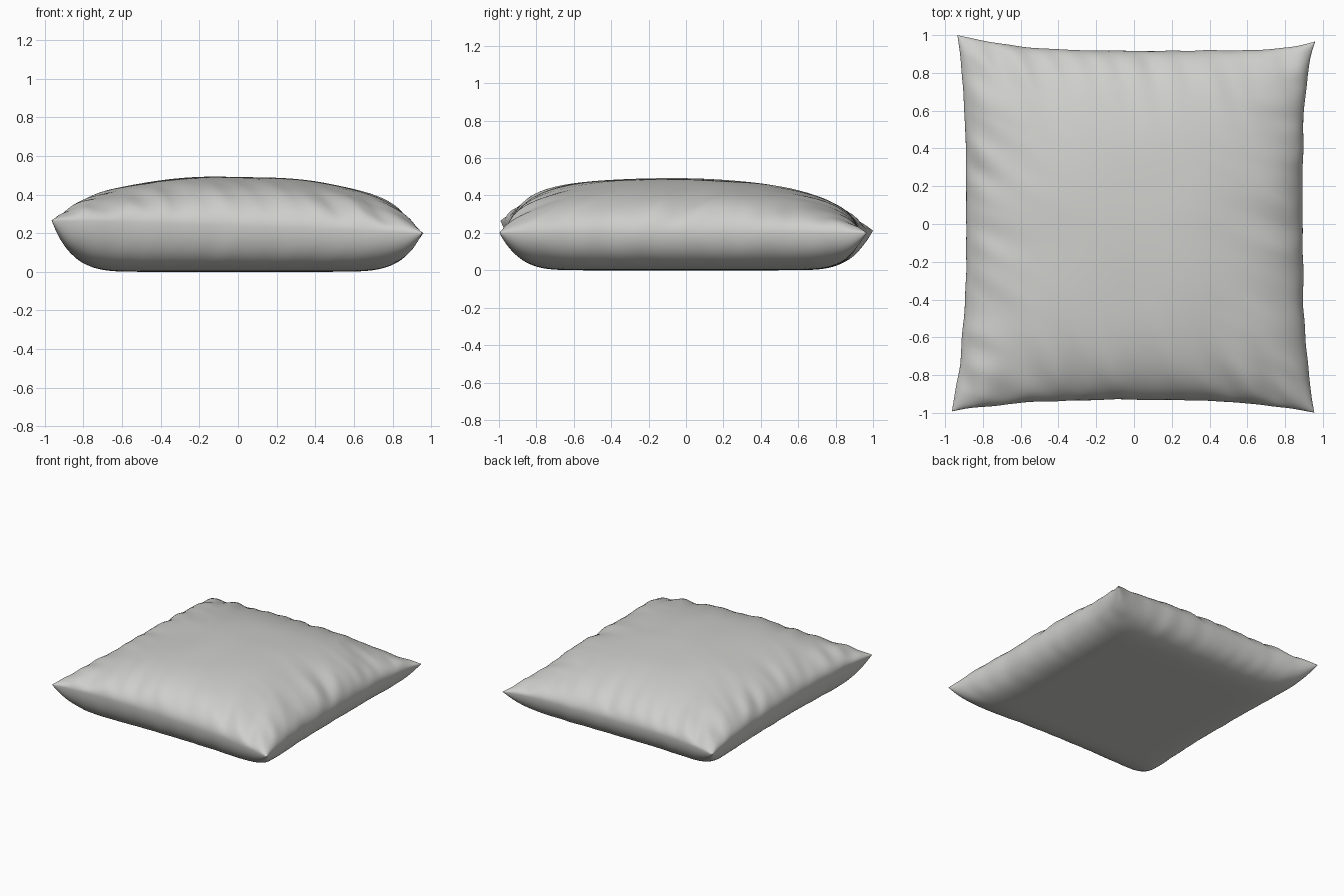
import bpy, bmesh, math
from mathutils import Vector, noise

if "Cube" in bpy.data.objects:
    bpy.data.objects.remove(bpy.data.objects["Cube"])

N = 120


def sgn_pick(t, neg, pos):
    return neg if t < 0 else pos


def lerp(a, b, t):
    return a + (b - a) * t


def outline(u, v):
    """Plan shape: slightly concave sides pulled out to four pointed corners."""
    left = 0.888 + sgn_pick(v, 0.077, 0.047) * abs(v) ** sgn_pick(v, 2.6, 3.0)
    right = 0.893 + sgn_pick(v, 0.062, 0.067) * abs(v) ** sgn_pick(v, 2.8, 4.5)
    front = 0.930 + sgn_pick(u, 0.062, 0.068) * abs(u) ** 2.6
    back = 0.917 + sgn_pick(u, 0.083, 0.050) * abs(u) ** sgn_pick(u, 2.8, 6.0)
    edge = max(abs(u), abs(v)) ** 20
    x = u * sgn_pick(u, left, right)
    y = v * sgn_pick(v, front, back)
    # slight wobble of the sewn edge
    x += 0.006 * edge * noise.noise(Vector((u, v * 6, 3)))
    y += 0.006 * edge * noise.noise(Vector((u * 6, v, 8)))
    return x, y


def seam_height(u, v):
    s, t = (u + 1) / 2, (v + 1) / 2
    front = lerp(0.268, 0.203, s ** 1.3)
    back = lerp(0.215, 0.203, s)
    return lerp(front, back, t)


def dome(t, p, q):
    return max(0.0, 1 - abs(t) ** p) ** q


def folds(u, v, seed):
    """Puckers running inwards from the seams."""
    a = noise.noise(Vector((u * 2.0, v * 8 + u * 3, seed)))
    b = noise.noise(Vector((u * 8 + v * 3, v * 2.0, seed + 5)))
    wa = abs(u) ** 5 * dome(u, 12, 0.8) * dome(v, 10, 1)
    wb = abs(v) ** 5 * dome(v, 12, 0.8) * dome(u, 10, 1)
    soft = noise.noise(Vector((u * 2.2, v * 2.2, seed + 9)))
    return 0.045 * (a * wa + b * wb) + 0.008 * soft * dome(u, 4, 1) * dome(v, 4, 1)


def top_point(u, v):
    x, y = outline(u, v)
    z0 = seam_height(u, v)
    peak = 0.492 - 0.006 * u
    f = dome(u, 2.4, 0.48) * dome(v, sgn_pick(v, 3.4, 2.1), 0.5)
    return x, y, z0 + (peak - z0) * f + folds(u, v, 1.0)


def bottom_point(u, v):
    x, y = outline(u, v)
    z0 = seam_height(u, v)
    f = 1.03 * dome(u, 8, 0.52) * dome(v, 9, 0.52)
    z = z0 * (1 - f) + folds(u, v, 20.0) * 0.8 * max(0.0, 1 - f)
    # soft clamp where the cushion rests on the ground
    return x, y, 0.5 * (z + math.sqrt(z * z + 0.0001)) if f > 0 else z0


def add_sheet(bm, point, flip):
    ts = [math.sin(math.pi / 2 * (2 * i / N - 1)) for i in range(N + 1)]
    g = []
    for j, v in enumerate(ts):
        row = []
        for i, u in enumerate(ts):
            if i in (0, N) or j in (0, N):
                co = (*outline(u, v), seam_height(u, v))
            else:
                co = point(u, v)
            row.append(bm.verts.new(co))
        g.append(row)
    for j in range(N):
        for i in range(N):
            q = [g[j][i], g[j][i + 1], g[j + 1][i + 1], g[j + 1][i]]
            bm.faces.new(q[::-1] if flip else q)


# Cushion: upper and lower cloth sheets sewn together along the seam
bm = bmesh.new()
add_sheet(bm, top_point, False)
add_sheet(bm, bottom_point, True)
bmesh.ops.remove_doubles(bm, verts=bm.verts, dist=0.00002)
low = min(v.co.z for v in bm.verts)
for v in bm.verts:
    v.co.z -= low
mesh = bpy.data.meshes.new("cushion")
bm.to_mesh(mesh)
bm.free()
cushion = bpy.data.objects.new("cushion", mesh)
bpy.context.collection.objects.link(cushion)

# Cloth colour
cloth = bpy.data.materials.new("light grey cloth")
cloth.diffuse_color = (0.62, 0.62, 0.60, 1)
cloth.use_nodes = True
cloth.node_tree.nodes["Principled BSDF"].inputs["Base Color"].default_value = cloth.diffuse_color
mesh.materials.append(cloth)

bpy.context.view_layer.objects.active = cushion
cushion.select_set(True)
bpy.ops.object.shade_smooth_by_angle(angle=math.radians(50))
